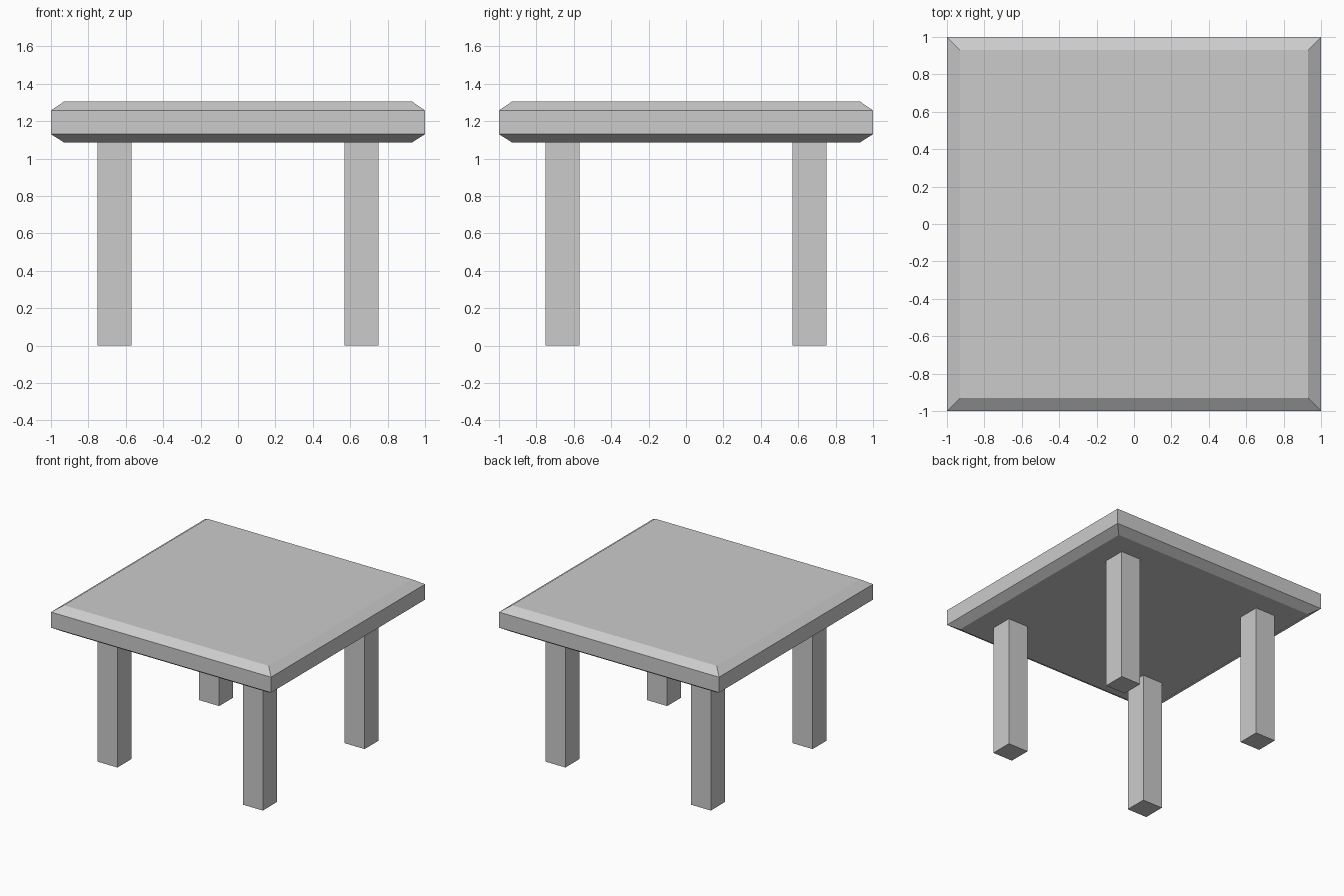
import bpy
import bmesh

if "Cube" in bpy.data.objects:
    bpy.data.objects.remove(bpy.data.objects["Cube"])

LEG_OUT, LEG_IN = 0.752, 0.570
# (half width, height) of each ring of the tabletop, bottom to top
TOP_RINGS = [(0.93, 1.086), (1.0, 1.13), (1.0, 1.257), (0.93, 1.305)]


def square_loft(name, rings, centre=(0, 0)):
    """Stack square rings into a closed solid."""
    bm = bmesh.new()
    cx, cy = centre
    loops = [[bm.verts.new((cx + sx * h, cy + sy * h, z))
              for sx, sy in ((-1, -1), (1, -1), (1, 1), (-1, 1))]
             for h, z in rings]
    for low, high in zip(loops, loops[1:]):
        for i in range(4):
            j = (i + 1) % 4
            bm.faces.new((low[i], low[j], high[j], high[i]))
    bm.faces.new(loops[0][::-1])
    bm.faces.new(loops[-1])
    bmesh.ops.recalc_face_normals(bm, faces=bm.faces)
    mesh = bpy.data.meshes.new(name)
    bm.to_mesh(mesh)
    bm.free()
    obj = bpy.data.objects.new(name, mesh)
    bpy.context.collection.objects.link(obj)
    return obj


# Tabletop with chamfered upper and lower edges
square_loft("tabletop", TOP_RINGS)

# Four square legs
mid, half = (LEG_OUT + LEG_IN) / 2, (LEG_OUT - LEG_IN) / 2
for y_name, sy in (("front", -1), ("back", 1)):
    for x_name, sx in (("left", -1), ("right", 1)):
        square_loft(f"{y_name}_{x_name}_leg",
                    [(half, 0), (half, TOP_RINGS[0][1])],
                    (sx * mid, sy * mid))
